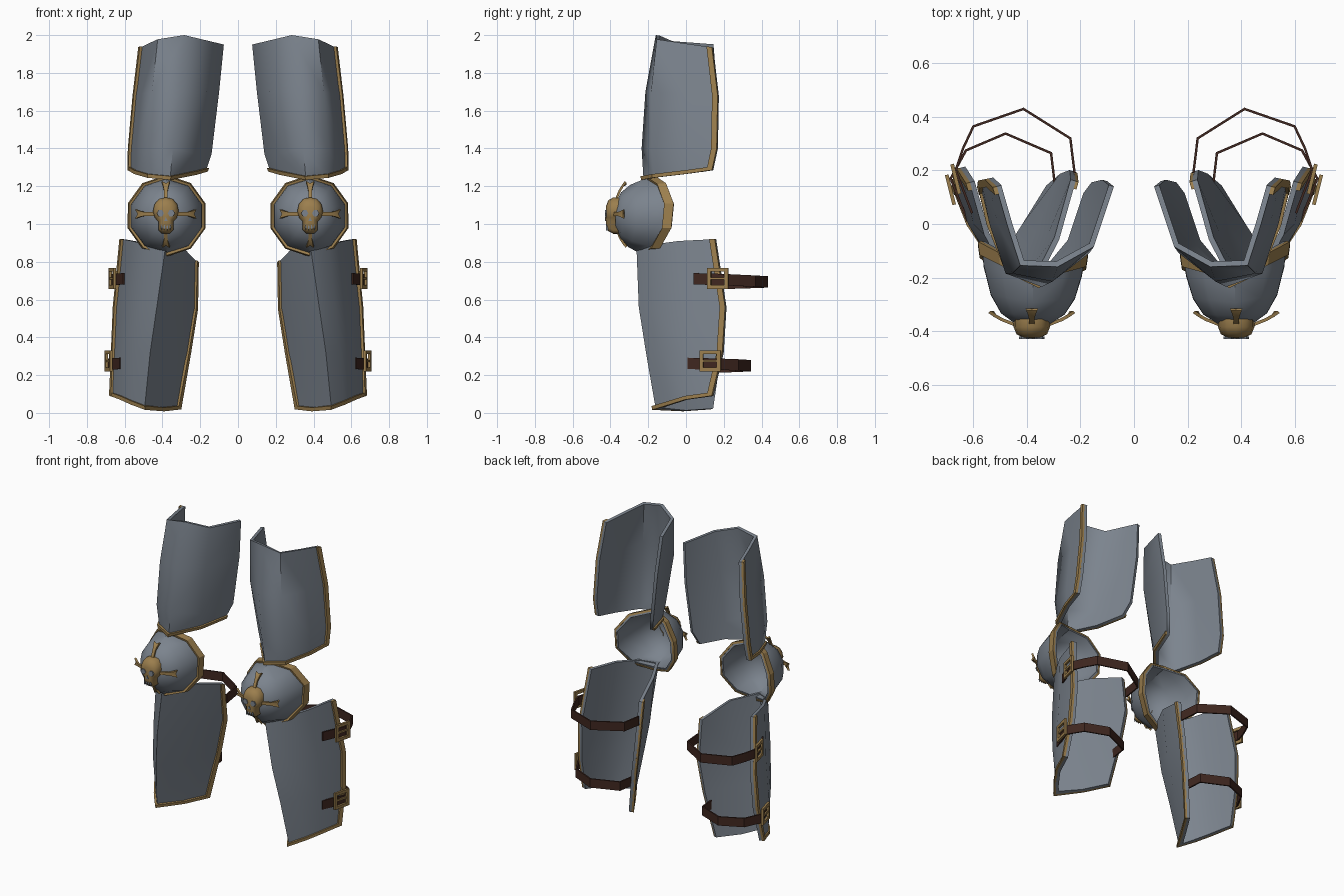
import bpy, bmesh, math
from mathutils import Vector

cube = bpy.data.objects.get("Cube")
if cube:
    bpy.data.objects.remove(cube)


def material(name, rgb):
    m = bpy.data.materials.new(name)
    m.use_nodes = True
    m.diffuse_color = (*rgb, 1)
    m.node_tree.nodes["Principled BSDF"].inputs["Base Color"].default_value = (*rgb, 1)
    return m


STEEL = material("steel", (0.20, 0.23, 0.27))
GOLD = material("dull_gold", (0.33, 0.21, 0.075))
LEATHER = material("brown_leather", (0.05, 0.02, 0.014))


def sheet(name, rows, mat, thick, offset=-1.0, closed=False, angle=32):
    """Skin a grid of points, thicken it and mirror it to the other leg."""
    bm = bmesh.new()
    grid = [[bm.verts.new(p) for p in row] for row in rows]
    n = len(rows[0])
    for a, b in zip(grid, grid[1:]):
        for c in range(n if closed else n - 1):
            d = (c + 1) % n
            bm.faces.new((a[c], b[c], b[d], a[d]))
    bmesh.ops.remove_doubles(bm, verts=bm.verts, dist=0.0005)
    mesh = bpy.data.meshes.new(name)
    bm.to_mesh(mesh)
    bm.free()
    mesh.materials.append(mat)
    ob = bpy.data.objects.new(name, mesh)
    bpy.context.collection.objects.link(ob)
    if thick:
        s = ob.modifiers.new("thickness", 'SOLIDIFY')
        s.thickness, s.offset, s.use_even_offset = thick, offset, True
    ob.modifiers.new("other_leg", 'MIRROR').use_mirror_merge = False
    bpy.ops.object.select_all(action='DESELECT')
    ob.select_set(True)
    bpy.context.view_layer.objects.active = ob
    bpy.ops.object.convert(target='MESH')
    bpy.ops.object.shade_smooth_by_angle(angle=math.radians(angle))


def band(edge, inner, width):
    """Pairs of points: on the edge, and a little way in from it."""
    pairs = []
    for e, i in zip(edge, inner):
        e, i = Vector(e), Vector(i)
        pairs.append((e, e + (i - e).normalized() * width))
    return pairs


def plate(name, rows, inner_trim):
    """Armour plate with trim; columns run from the inner to the outer edge."""
    sheet(name, rows, STEEL, 0.02, angle=62)
    outer = band([r[-1] for r in rows], [r[-2] for r in rows], 0.03)
    sheet(name + "_outer_trim", [(i, e) for e, i in outer], GOLD, 0.016, 0.7)
    low = band(rows[-1], rows[-2], 0.02)
    sheet(name + "_bottom_trim", [[i for e, i in low], [e for e, i in low]],
          GOLD, 0.014, 0.6)
    if inner_trim:
        inner = band([r[0] for r in rows], [r[1] for r in rows], 0.03)
        sheet(name + "_inner_trim", inner, GOLD, 0.014, 0.6)


# Thigh plates
plate("thigh_plate", [
    [(.075, .14, 1.95), (.15, -.085, 1.968), (.285, -.16, 2.0), (.425, -.155, 1.978),
     (.475, .0, 1.955), (.515, .14, 1.935)],
    [(.10, .16, 1.7), (.168, -.11, 1.7), (.305, -.215, 1.7), (.455, -.185, 1.7),
     (.51, .0, 1.69), (.545, .17, 1.68)],
    [(.14, .15, 1.37), (.215, -.09, 1.37), (.345, -.235, 1.4), (.48, -.185, 1.4),
     (.54, .0, 1.4), (.57, .165, 1.4)],
    [(.17, .11, 1.28), (.23, -.07, 1.262), (.36, -.225, 1.235), (.47, -.17, 1.245),
     (.54, .0, 1.265), (.573, .14, 1.285)],
], False)

# Shin plates
plate("shin_plate", [
    [(.218, .16, .80), (.28, -.06, .865), (.385, -.262, .87), (.48, -.19, .89),
     (.56, -.04, .91), (.615, .155, .92)],
    [(.222, .195, .55), (.305, -.05, .56), (.43, -.25, .56), (.515, -.17, .56),
     (.60, .0, .56), (.65, .21, .56)],
    [(.258, .18, .32), (.35, -.04, .32), (.465, -.212, .32), (.545, -.13, .32),
     (.62, .0, .32), (.66, .195, .32)],
    [(.31, .135, .02), (.40, -.01, .01), (.495, -.16, .02), (.56, -.08, .045),
     (.615, .0, .07), (.67, .14, .09)],
], True)

# Knee cups: a dome whose rim sweeps back to a point at the sides
KX, KZ, SIDES = 0.378, 1.043, 10


def knee_ring(radius, y, sweep):
    ring = []
    for k in range(SIDES):
        a = math.pi / 2 - math.tau * k / SIDES
        c, s = math.cos(a), math.sin(a)
        back = 0.1 * abs(c) ** 1.2 + 0.025 * c + 0.02 * s
        ring.append((KX + radius * c, y + sweep * back, KZ + radius * s))
    return ring


sheet("knee_cup", [knee_ring(*r) for r in (
    (.202, -.19, 1), (.193, -.24, .7), (.165, -.30, .3), (.125, -.345, .1),
    (.07, -.372, 0), (0, -.382, 0))], STEEL, 0.012, closed=True, angle=40)
sheet("knee_rim", [knee_ring(.203, -.188, 1), knee_ring(.196, -.228, .92)],
      GOLD, 0.014, 0.8, closed=True)

# Skull ornament
half = [(0, .098), (.036, .09), (.06, .062), (.068, .025), (.058, -.01),
        (.04, -.03), (.04, -.075), (.022, -.092)]
outline = half + [(0, -.095)] + [(-x, z) for x, z in half[:0:-1]]
SKX = KX + 0.004


def skull_ring(scale, y):
    return [(SKX + x * scale, y, KZ + z * scale) for x, z in outline]


sheet("skull", [skull_ring(1, -.355), skull_ring(1, -.385), skull_ring(.84, -.412),
                skull_ring(.5, -.424), skull_ring(0, -.426)],
      GOLD, 0, closed=True, angle=50)


def face_plate(name, cx, cz, w, h, sides, turn=0.0, depth=-.42):
    """Thin flat polygon on the skull's face."""
    rings = [[(SKX + cx + s * w * math.cos(turn - math.tau * k / sides), y,
               KZ + cz + s * h * math.sin(turn - math.tau * k / sides))
              for k in range(sides)]
             for s, y in ((1, depth), (1, depth - .009), (0, depth - .009))]
    sheet(name, rings, STEEL, 0, closed=True)


face_plate("left_eye", .029, .014, .019, .019, 6)
face_plate("right_eye", -.029, .014, .019, .019, 6)
face_plate("nose", 0, -.02, .011, .014, 3, math.pi / 2)
for i in (-1.5, -.5, .5, 1.5):
    face_plate("tooth_gap", i * .015, -.06, .0045, .017, 4, depth=-.414)


# Crossed bones that follow the dome
def bone(name, dx, dz, length, flare):
    profile = ((.05, .010), (length - .045, .010), (length - .02, .7 * flare),
               (length, flare))
    rows = []
    for r, w in profile:
        row = []
        for s in (-1, 0, 1):
            reach = r - (0.012 if s == 0 and r == length else 0)
            y = -.392 + 2.1 * max(0, r - .035) ** 2 + r * .2
            row.append((SKX + dx * reach + dz * s * w, y,
                        KZ + .01 + dz * reach - dx * s * w))
        rows.append(row)
    sheet(name, rows, GOLD, 0.012, 0.0)


bone("top_bone", 0, 1, .17, .022)
bone("bottom_bone", 0, -1, .175, .02)
bone("outer_bone", 1, 0, .158, .024)
bone("inner_bone", -1, 0, .158, .024)


# Leather straps with square buckles
def strap(name, path, z, drop, height):
    last = len(path) - 1
    mids = [z - drop * i / last for i in range(last + 1)]
    rows = [[(x, y, m + s * height) for (x, y), m in zip(path, mids)] for s in (1, -1)]
    sheet(name, rows, LEATHER, 0.009, 0.0)


strap("upper_strap", [(.605, .04), (.666, .2), (.64, .28), (.6, .365), (.413, .43),
                      (.238, .32), (.222, .19)], .71, .025, .03)
strap("lower_strap", [(.622, .01), (.685, .17), (.628, .275), (.48, .338),
                      (.31, .265), (.295, .14)], .262, .02, .03)


def buckle(name, x, y, z):
    def square(s):
        return [(x + u * s * .25, y + u * s, z + v * s)
                for u, v in ((-1, 1), (1, 1), (1, -1), (-1, -1))]
    sheet(name, [square(.056), square(.036)], GOLD, 0.014, 0.0, closed=True)
    # Prong across the frame
    sheet(name + "_prong", [[(x + u * .25, y + u, z + v) for u in (-.045, .045)]
                            for v in (.006, -.006)], GOLD, 0.01, 0.0)


buckle("upper_buckle", .666, .168, .712)
buckle("lower_buckle", .686, .128, .275)
